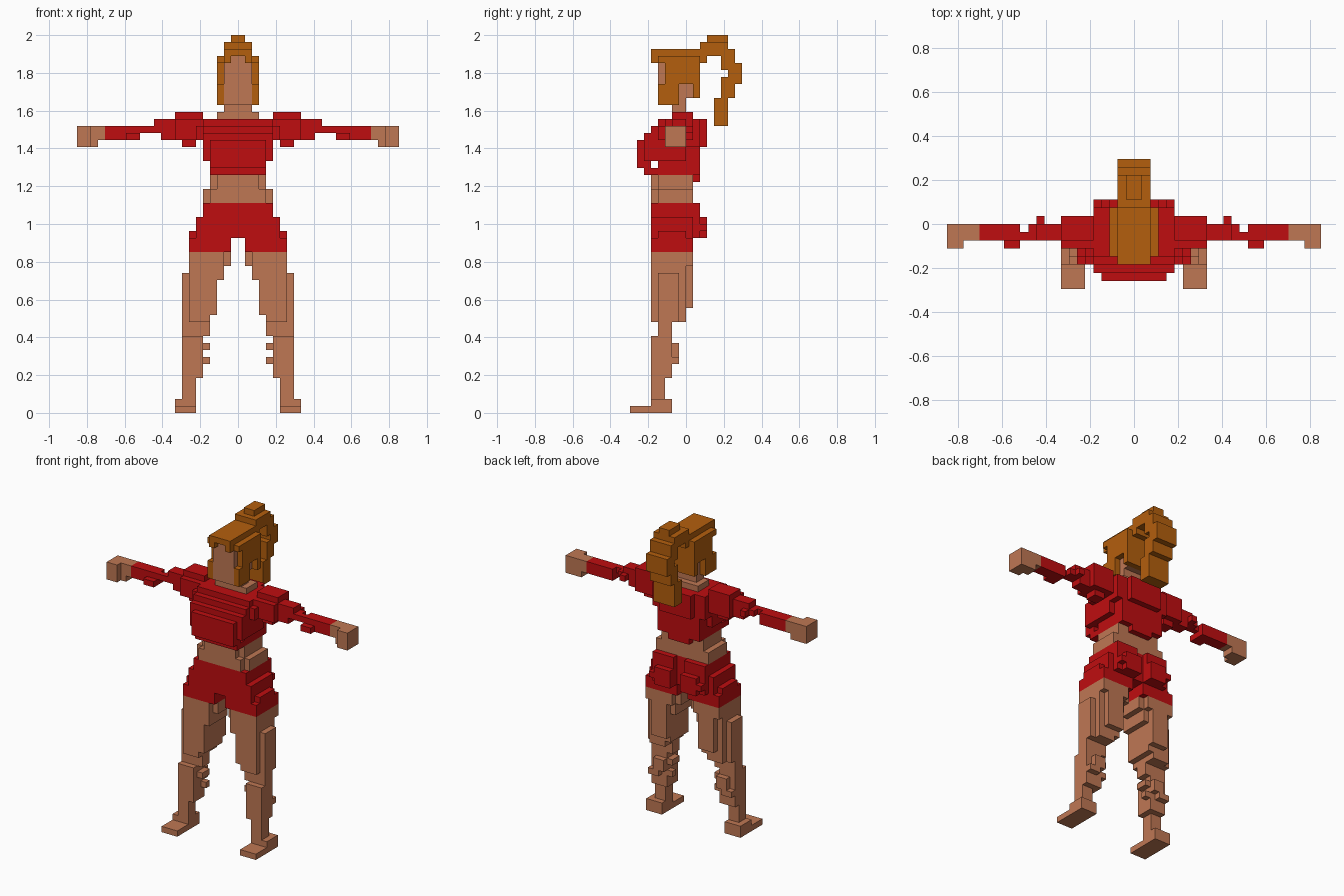
import bpy, bmesh

if "Cube" in bpy.data.objects:
    bpy.data.objects.remove(bpy.data.objects["Cube"], do_unlink=True)

V = 1 / 27  # edge length of one block


def material(name, rgb):
    m = bpy.data.materials.new(name)
    m.use_nodes = True
    m.diffuse_color = (*rgb, 1)
    m.node_tree.nodes["Principled BSDF"].inputs["Base Color"].default_value = (*rgb, 1)
    return m


SKIN = material("skin", (0.52, 0.185, 0.088))
RED = material("red cloth", (0.52, 0.004, 0.005))
HAIR = material("orange brown hair", (0.455, 0.114, 0.004))

SIDES = [(axis, sign) for axis in range(3) for sign in (0, 1)]


def part(name, mat, boxes, sides=(1, -1)):
    """Fuse boxes (x0, x1, y0, y1, z0, z1 in blocks, given for +x) into one blocky shell."""
    cells = set()
    for x0, x1, y0, y1, z0, z1 in boxes:
        for x in range(x0, x1):
            for s in sides:
                cx = x if s > 0 else -1 - x
                cells.update((cx, y, z) for y in range(y0, y1) for z in range(z0, z1))
    bm = bmesh.new()
    verts = {}

    def vert(p):
        if p not in verts:
            verts[p] = bm.verts.new([c * V for c in p])
        return verts[p]

    for cell in sorted(cells):
        for axis, sign in SIDES:
            near = list(cell)
            near[axis] += 1 if sign else -1
            if tuple(near) in cells:
                continue
            a, b = (axis + 1) % 3, (axis + 2) % 3
            ring = []
            for da, db in ((0, 0), (1, 0), (1, 1), (0, 1)):
                p = list(cell)
                p[axis] += sign
                p[a] += da
                p[b] += db
                ring.append(vert(tuple(p)))
            bm.faces.new(ring if sign else ring[::-1])
    me = bpy.data.meshes.new(name)
    bm.to_mesh(me)
    bm.free()
    me.materials.append(mat)
    ob = bpy.data.objects.new(name, me)
    bpy.context.collection.objects.link(ob)


# Head and neck
part("head", SKIN, [
    (0, 2, -4, 1, 45, 51), (0, 2, -4, -1, 44, 45),
    (0, 2, -2, 0, 42, 45), (0, 2, -1, 1, 45, 47), (0, 3, -2, 1, 42, 43)])

# Hair cap, side locks and fringe
part("hair", HAIR, [
    (0, 2, -5, 3, 51, 52), (2, 3, -4, 2, 50, 51),
    (2, 3, -3, 2, 47, 50), (2, 3, -4, -1, 44, 47),
    (1, 2, -5, -4, 50, 51), (0, 3, 1, 2, 45, 51), (0, 2, 2, 3, 50, 51)])

# Ponytail arching over and hanging behind
part("ponytail", HAIR, [
    (0, 1, 3, 6, 53, 54), (0, 2, 2, 6, 52, 53), (0, 2, 3, 7, 51, 52),
    (0, 2, 5, 7, 50, 51), (0, 2, 5, 8, 49, 50), (0, 2, 6, 8, 47, 49),
    (0, 2, 5, 7, 45, 48), (0, 2, 4, 6, 41, 45)])

# Crop top: back, bust and waistband
part("crop_top", RED, [
    (0, 5, -4, 2, 41, 42), (0, 3, 2, 3, 38, 42),
    (0, 6, -4, 1, 39, 41), (0, 5, -5, 2, 38, 41),
    (0, 5, -6, -4, 36, 40), (0, 4, -7, -5, 35, 39),
    (0, 4, -6, 1, 34, 35), (0, 4, -4, 2, 34, 38),
    (4, 5, -5, 0, 36, 38), (0, 2, 1, 2, 33, 34)])

# Bare midriff
part("midriff", SKIN, [
    (0, 4, -4, 1, 30, 34), (0, 3, -5, -4, 32, 34),
    (0, 5, -4, 1, 30, 32), (0, 4, -5, -4, 30, 32)])

# Shorts with two rounded cheeks
part("shorts", RED, [
    (0, 5, -5, 1, 28, 30), (0, 6, -5, 1, 26, 28), (0, 6, -5, 1, 25, 26),
    (1, 7, -5, 1, 23, 25), (6, 7, -4, 0, 25, 26),
    (1, 5, 1, 2, 25, 30), (1, 4, 2, 3, 25, 28), (4, 5, 1, 3, 26, 27)])

for side, s in (("left", 1), ("right", -1)):
    # Sleeve from shoulder to wrist
    part(side + "_sleeve", RED, [
        (5, 9, -2, 1, 42, 43), (5, 9, -3, 1, 39, 42), (6, 8, -2, 0, 38, 39),
        (8, 12, -2, 0, 40, 42), (9, 11, -2, 0, 39, 41), (11, 12, -1, 1, 40, 41),
        (11, 13, -2, 0, 40, 41), (13, 14, -2, -1, 40, 41),
        (14, 19, -2, 0, 39, 41), (14, 16, -3, -2, 39, 40)], (s,))
    # Hand
    part(side + "_hand", SKIN, [
        (19, 23, -2, 0, 39, 41), (20, 23, -2, 0, 38, 41), (21, 23, -3, 0, 38, 41)], (s,))
    # Leg: stepped thigh, narrow knee, calf, ankle
    part(side + "_leg", SKIN, [
        (1, 7, -4, 0, 21, 23), (2, 7, -5, 1, 21, 23), (2, 7, -5, 0, 19, 21),
        (3, 7, -5, 0, 14, 19), (3, 6, 0, 1, 15, 21), (7, 8, -4, -1, 13, 20),
        (4, 7, -5, -1, 13, 14), (4, 7, -1, 0, 13, 15),
        (4, 8, -4, -2, 11, 13), (5, 8, -5, -2, 10, 11),
        (5, 8, -5, -2, 5, 10), (4, 5, -4, -2, 9, 10), (4, 5, -3, -2, 7, 8),
        (5, 7, -2, -1, 8, 10), (6, 8, -2, -1, 7, 8),
        (6, 8, -5, -3, 1, 5)], (s,))
    # Foot
    part(side + "_foot", SKIN, [
        (6, 9, -8, -2, 0, 1), (6, 9, -5, -2, 1, 2)], (s,))
